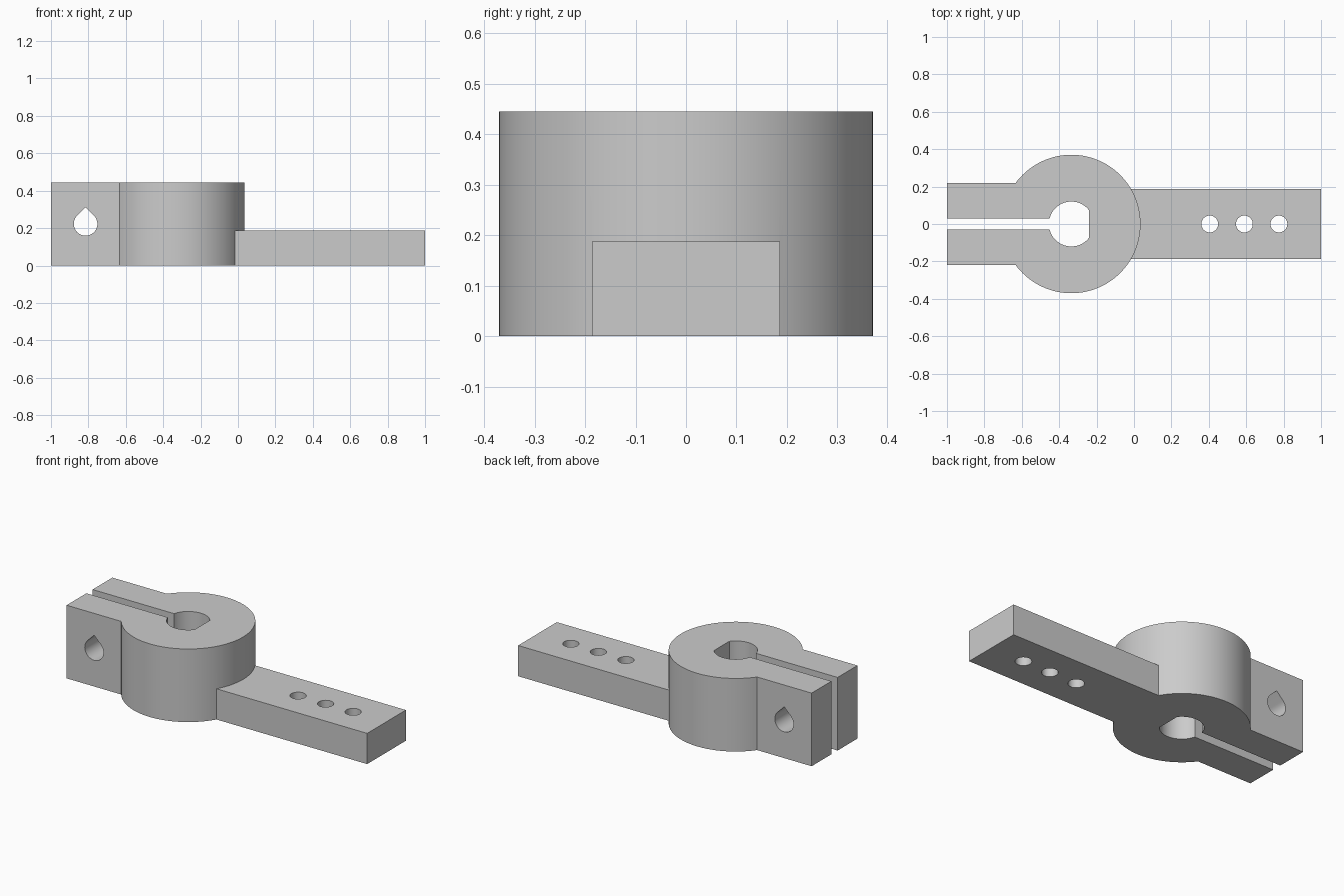
import bpy, bmesh
from math import sin, cos, asin, pi, radians, sqrt
from mathutils import Vector

cube = bpy.data.objects.get("Cube")
if cube:
    bpy.data.objects.remove(cube, do_unlink=True)

HUB_X, HUB_R, BORE_R = -0.335, 0.37, 0.12
HEIGHT, EAR_Y, SLOT_Y = 0.445, 0.22, 0.03
ARM_Y, ARM_H = 0.186, 0.187
FLAT = 0.095  # distance from the bore centre to its flat

grey = bpy.data.materials.new("plain grey")
grey.use_nodes = True
colour = (0.6, 0.6, 0.6, 1)
grey.diffuse_color = colour
grey.node_tree.nodes["Principled BSDF"].inputs["Base Color"].default_value = colour


def arc(radius, start, end, steps, cx=0.0, cy=0.0):
    angles = [start + (end - start) * i / steps for i in range(steps + 1)]
    return [(cx + radius * cos(a), cy + radius * sin(a)) for a in angles]


def prism(name, points, offset, to_3d):
    """Extrude a flat outline by the offset vector."""
    bm = bmesh.new()
    face = bm.faces.new([bm.verts.new(to_3d(u, v)) for u, v in points])
    new = bmesh.ops.extrude_face_region(bm, geom=[face])["geom"]
    moved = [g for g in new if isinstance(g, bmesh.types.BMVert)]
    bmesh.ops.translate(bm, verts=moved, vec=Vector(offset))
    bmesh.ops.recalc_face_normals(bm, faces=bm.faces)
    mesh = bpy.data.meshes.new(name)
    bm.to_mesh(mesh)
    bm.free()
    mesh.materials.append(grey)
    obj = bpy.data.objects.new(name, mesh)
    bpy.context.collection.objects.link(obj)
    return obj


def combine(target, other, operation):
    """Apply a boolean and discard the second solid."""
    mod = target.modifiers.new("boolean", "BOOLEAN")
    mod.operation, mod.object, mod.solver = operation, other, "EXACT"
    bpy.ops.object.select_all(action="DESELECT")
    bpy.context.view_layer.objects.active = target
    target.select_set(True)
    bpy.ops.object.modifier_apply(modifier=mod.name)
    bpy.data.objects.remove(other, do_unlink=True)


# Split hub with clamp ears, slot and flat-sided bore in one outline
ear = pi - asin(EAR_Y / HUB_R)
slot = pi - asin(SLOT_Y / BORE_R)
flat = asin(sqrt(BORE_R ** 2 - FLAT ** 2) / BORE_R)
outline = [(-1, -SLOT_Y), (-1, -EAR_Y)]
outline += arc(HUB_R, -ear, ear, 96, HUB_X)
outline += [(-1, EAR_Y), (-1, SLOT_Y)]
outline += arc(BORE_R, slot, flat, 24, HUB_X)
outline += arc(BORE_R, -flat, -slot, 24, HUB_X)
body = prism("clamp_arm", outline, (0, 0, HEIGHT), lambda u, v: (u, v, 0))

# Low arm running out from the hub
arm = prism("arm", [(-0.15, -ARM_Y), (1, -ARM_Y), (1, ARM_Y), (-0.15, ARM_Y)],
            (0, 0, ARM_H), lambda u, v: (u, v, 0))
combine(body, arm, "UNION")

# Row of holes through the arm
for x in (0.405, 0.59, 0.775):
    hole = prism("hole_cutter", arc(0.045, 0, 2 * pi, 32, x)[:-1],
                 (0, 0, 0.4), lambda u, v: (u, v, -0.1))
    combine(body, hole, "DIFFERENCE")

# Teardrop bolt hole across both ears
drop = arc(0.063, radians(135), radians(405), 36, -0.815, HEIGHT / 2)
drop.append((-0.815, HEIGHT / 2 + 0.063 * sqrt(2)))
bolt = prism("bolt_cutter", drop, (0, 1, 0), lambda u, v: (u, -0.5, v))
combine(body, bolt, "DIFFERENCE")

body.select_set(True)
bpy.context.view_layer.objects.active = body
bpy.ops.object.shade_smooth_by_angle(angle=radians(30))
